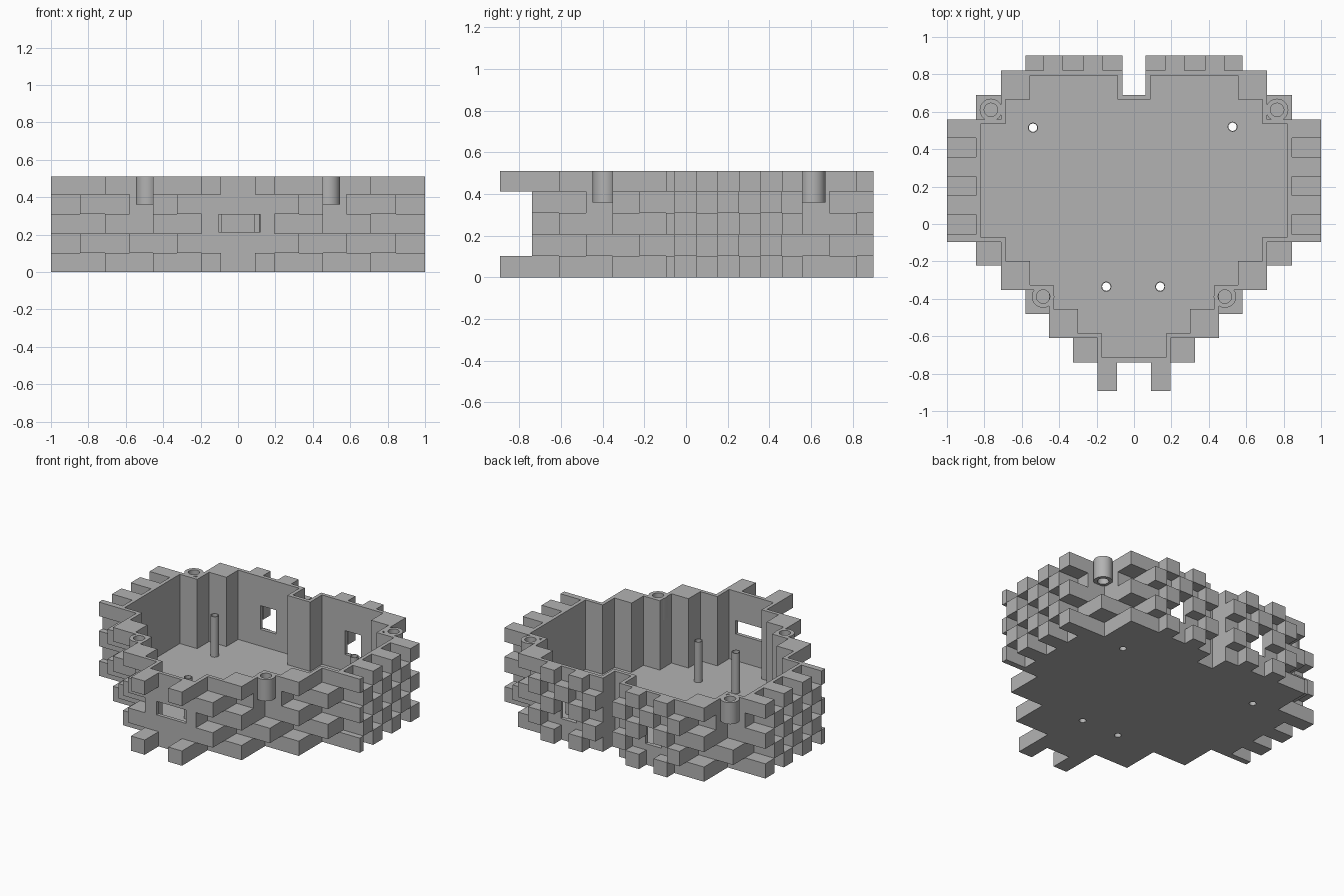
import bpy, bmesh, math

cube = bpy.data.objects.get("Cube")
if cube:
    bpy.data.objects.remove(cube, do_unlink=True)

grey = bpy.data.materials.new("plain grey")
grey.use_nodes = True
grey.diffuse_color = (0.45, 0.45, 0.45, 1)
grey.node_tree.nodes["Principled BSDF"].inputs["Base Color"].default_value = (0.45, 0.45, 0.45, 1)

HEIGHT, FLOOR, WALL = 0.51, 0.03, 0.025
LAYERS = [0, 0.102, 0.205, 0.31, 0.413, HEIGHT]
# Stair steps of the heart: half widths and depths, from the front tip upwards
STEP_X = [0.195, 0.325, 0.455, 0.58, 0.712, 0.845]
STEP_Y = [-0.74, -0.61, -0.48, -0.352, -0.223, -0.095]
TOP_Y = [0.56, 0.69, 0.82]
NOTCH_X, NOTCH_Y = 0.0625, 0.69


def finish(bm, name):
    bmesh.ops.recalc_face_normals(bm, faces=bm.faces)
    mesh = bpy.data.meshes.new(name)
    bm.to_mesh(mesh)
    bm.free()
    mesh.materials.append(grey)
    obj = bpy.data.objects.new(name, mesh)
    bpy.context.collection.objects.link(obj)
    return obj


def add_prism(bm, outline, z0, z1):
    face = bm.faces.new([bm.verts.new((x, y, z0)) for x, y in outline])
    top = bmesh.ops.extrude_face_region(bm, geom=[face])["geom"]
    for v in top:
        if isinstance(v, bmesh.types.BMVert):
            v.co.z = z1


def add_box(bm, x0, x1, y0, y1, z0, z1):
    add_prism(bm, [(x0, y0), (x1, y0), (x1, y1), (x0, y1)], z0, z1)


def circle(x, y, r, n=32):
    return [(x + r * math.cos(i * math.tau / n), y + r * math.sin(i * math.tau / n)) for i in range(n)]


def heart(t):
    """Stepped heart outline, moved inwards by t."""
    half = []
    for i, (x, y) in enumerate(zip(STEP_X, STEP_Y)):
        if i:
            half.append((x - t, y + t))
        else:
            half.append((x - t, y + t))
        if i < 5:
            half.append((x - t, STEP_Y[i + 1] + t))
    for i, y in enumerate(TOP_Y):
        x = STEP_X[5 - i]
        half += [(x - t, y - t)]
        if i < 2:
            half.append((STEP_X[4 - i] - t, y - t))
    half += [(NOTCH_X + t, TOP_Y[2] - t), (NOTCH_X + t, NOTCH_Y - t)]
    return half + [(-x, y) for x, y in reversed(half)]


def tube(name, x, y, outer, inner, z0, z1):
    bm = bmesh.new()
    rings = [[bm.verts.new((px, py, z)) for px, py in circle(x, y, r)]
             for r, z in ((outer, z0), (outer, z1), (inner, z1), (inner, z0))]
    for a, b in zip(rings, rings[1:] + rings[:1]):
        for i in range(len(a)):
            j = (i + 1) % len(a)
            bm.faces.new((a[i], a[j], b[j], b[i]))
    obj = finish(bm, name)
    bpy.ops.object.select_all(action="DESELECT")
    obj.select_set(True)
    bpy.context.view_layer.objects.active = obj
    bpy.ops.object.shade_smooth_by_angle(angle=math.radians(35))
    return obj


STANDOFFS = [(-0.54, 0.515), (0.527, 0.52), (-0.148, -0.335), (0.14, -0.335)]
SCREW_POSTS = [(s * x, y) for s in (1, -1) for x, y in ((0.765, 0.61), (0.486, -0.388))]

# Heart tray: solid heart, then hollowed and pierced
bm = bmesh.new()
add_prism(bm, heart(0), 0, HEIGHT)
tray = finish(bm, "heart_tray")

cutters = []


def cutter(outline, z0, z1):
    bm = bmesh.new()
    add_prism(bm, outline, z0, z1)
    obj = finish(bm, "cutter")
    obj.hide_render = True
    cutters.append(obj)


def box_cutter(x0, x1, y0, y1, z0, z1):
    cutter([(x0, y0), (x1, y0), (x1, y1), (x0, y1)], z0, z1)


cutter(heart(WALL), FLOOR, HEIGHT + 0.2)
box_cutter(-0.105, 0.12, -0.8, -0.68, 0.215, 0.308)      # front socket opening
for s in (1, -1):
    xs = sorted((s * 0.265, s * 0.385))
    box_cutter(*xs, 0.75, 0.87, 0.145, 0.31)             # back windows
for x, y in STANDOFFS:
    cutter(circle(x, y, 0.022), -0.1, 0.1)               # floor holes
for x, y in SCREW_POSTS:
    cutter(circle(x, y, 0.036), 0.36, HEIGHT + 0.1)      # screw bores

for c in cutters:
    mod = tray.modifiers.new("cut", "BOOLEAN")
    mod.operation, mod.solver, mod.object = "DIFFERENCE", "EXACT", c
bpy.context.view_layer.update()
cut_mesh = bpy.data.meshes.new_from_object(tray.evaluated_get(bpy.context.evaluated_depsgraph_get()))
tray.modifiers.clear()
tray.data = cut_mesh
for c in cutters:
    bpy.data.objects.remove(c, do_unlink=True)

# Protruding bricks, staggered from layer to layer
for layer in range(5):
    z0, z1 = LAYERS[layer], LAYERS[layer + 1]
    odd = layer % 2 == 0
    boxes = []
    # bricks in the front stair corners
    for i in ((1, 3) if odd else (0, 2, 4)):
        if not (layer == 3 and i == 2):                  # room for the screw post
            boxes.append((STEP_X[i], STEP_X[i + 1], STEP_Y[i], STEP_Y[i + 1]))
    # bricks in the back stair corners
    if odd:
        boxes.append((STEP_X[3], STEP_X[4], TOP_Y[1], TOP_Y[2]))
    elif layer == 1:
        boxes.append((STEP_X[4], STEP_X[5], TOP_Y[0], TOP_Y[1]))
    # side bricks
    spans = ((-0.095, -0.055), (0.05, 0.152), (0.255, 0.357), (0.46, 0.56)) if odd else (
        (-0.055, 0.05), (0.152, 0.255), (0.357, 0.46))
    boxes += [(STEP_X[5], 1.0, a, b) for a, b in spans]
    # back bricks, leaving the windows clear
    spans = ((0.165, 0.27), (0.38, 0.485)) if odd else ((NOTCH_X, 0.165), (0.27, 0.38), (0.485, 0.58))
    boxes += [(a, b, TOP_Y[2], 0.9) for a, b in spans if not (layer == 1 and a == 0.27)]
    # front tip bricks
    if layer in (0, 4):
        boxes.append((0.09, STEP_X[0], -0.892, STEP_Y[0]))
    bm = bmesh.new()
    for x0, x1, y0, y1 in boxes:
        add_box(bm, x0, x1, y0, y1, z0, z1)
        add_box(bm, -x1, -x0, y0, y1, z0, z1)
    finish(bm, f"brick_layer_{layer + 1}")

# Screw posts in the corners and standoffs on the floor
for i, (x, y) in enumerate(SCREW_POSTS):
    tube(f"screw_post_{i + 1}", x, y, 0.06, 0.036, 0.36, HEIGHT)
for i, (x, y) in enumerate(STANDOFFS):
    tube(f"standoff_{i + 1}", x, y, 0.027, 0.022, 0, 0.31)
